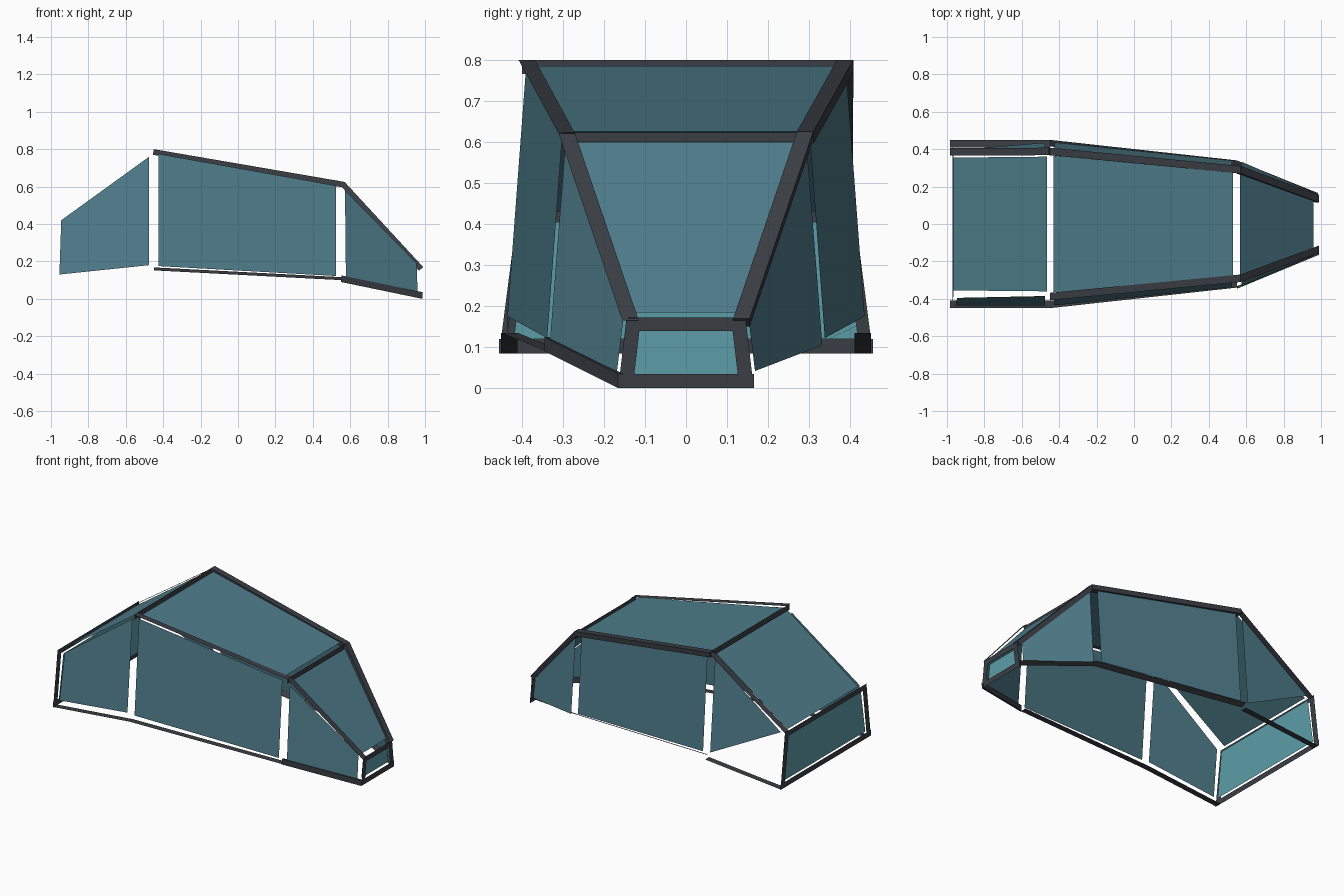
import bpy
from mathutils import Vector

if "Cube" in bpy.data.objects:
    bpy.data.objects.remove(bpy.data.objects["Cube"])


def material(name, rgb):
    m = bpy.data.materials.new(name)
    m.diffuse_color = (*rgb, 1)
    m.use_nodes = True
    m.node_tree.nodes["Principled BSDF"].inputs["Base Color"].default_value = m.diffuse_color
    return m


GLASS = material("teal glass", (0.078, 0.205, 0.258))
END_GLASS = material("pale teal glass", (0.108, 0.340, 0.390))
FRAME = material("dark frame", (0.042, 0.048, 0.057))


def add(name, verts, faces, mat):
    me = bpy.data.meshes.new(name)
    me.from_pydata([tuple(v) for v in verts], [], faces)
    me.materials.append(mat)
    ob = bpy.data.objects.new(name, me)
    bpy.context.collection.objects.link(ob)
    return ob


def panel(name, pts, mat=GLASS):
    add(name, pts, [tuple(range(len(pts)))], mat)


def strip(name, a, b, s):
    """Flat ribbon from a to b, swept by s."""
    a, b, s = Vector(a), Vector(b), Vector(s)
    add(name, [a, b, b + s, a + s], [(0, 1, 2, 3)], FRAME)


def bar(name, a, b, s, t):
    """Solid beam from a to b, section spanned by s and t."""
    a, b, s, t = map(Vector, (a, b, s, t))
    v = [p + o for p in (a, b) for o in (Vector(), s, s + t, t)]
    f = [(0, 1, 2, 3), (7, 6, 5, 4)]
    f += [(i, i + 4, (i + 1) % 4 + 4, (i + 1) % 4) for i in range(4)]
    add(name, v, f, FRAME)


def across(x0, y0, z0, x1, y1, z1):
    """Quad spanning left to right, tapered between two stations."""
    return [(x0, -y0, z0), (x1, -y1, z1), (x1, y1, z1), (x0, y0, z0)]


# Glass across the body
panel("rear_slope_glass", across(-0.965, 0.355, 0.43, -0.465, 0.36, 0.78))
panel("roof_glass", across(-0.43, 0.365, 0.785, 0.53, 0.285, 0.625))
panel("windshield_glass", across(0.568, 0.275, 0.60, 0.96, 0.125, 0.185))
panel("nose_glass", across(0.965, 0.135, 0.035, 0.965, 0.12, 0.145), END_GLASS)
panel("tail_glass", across(-0.97, 0.42, 0.12, -0.965, 0.38, 0.405), END_GLASS)

# Side glass
for side, k in (("right", -1), ("left", 1)):
    panel(side + "_middle_glass", [(-0.425, k * 0.435, 0.175), (0.525, k * 0.338, 0.122),
                                   (0.525, k * 0.302, 0.605), (-0.425, k * 0.39, 0.775)])
    panel(side + "_front_glass", [(0.577, k * 0.332, 0.105), (0.96, k * 0.168, 0.042),
                                  (0.955, k * 0.15, 0.19), (0.572, k * 0.295, 0.58)])
panel("right_rear_glass", [(-0.955, -0.435, 0.13), (-0.475, -0.435, 0.18),
                           (-0.475, -0.385, 0.76), (-0.945, -0.395, 0.42)])
panel("left_rear_glass", [(-0.475, 0.435, 0.18), (-0.475, 0.385, 0.76), (-0.945, 0.395, 0.42)])

# Upper rails: flat on one side, solid on the other
W = (0, 0.04, 0)
strip("right_roof_rail", (-0.45, -0.408, 0.80), (0.57, -0.31, 0.62), W)
strip("right_windshield_rail", (0.57, -0.31, 0.62), (0.99, -0.155, 0.165), W)
bar("left_roof_rail", (-0.45, 0.368, 0.80), (0.57, 0.27, 0.625), W, (-0.005, 0, -0.03))
bar("left_windshield_rail", (0.57, 0.27, 0.625), (0.99, 0.115, 0.17), W, (-0.022, 0, -0.02))
strip("left_rear_rail", (-0.985, 0.365, 0.425), (-0.455, 0.368, 0.79), W)

# Lower rails
for side, y in (("right", -0.45), ("left", 0.41)):
    strip(side + "_rear_sill", (-0.985, y, 0.085), (-0.45, y, 0.135), W)
strip("right_middle_sill", (-0.45, -0.45, 0.135), (0.55, -0.34, 0.09), W)
bar("right_front_sill", (0.55, -0.345, 0.09), (0.985, -0.165, 0.0),
    (0, 0.012, 0), (0.003, 0, 0.035))
SLANT = (0, 0.035, 0.016)
strip("left_middle_sill", (-0.45, 0.415, 0.152), (0.55, 0.305, 0.10), SLANT)
strip("left_front_sill", (0.55, 0.305, 0.10), (0.985, 0.13, 0.02), SLANT)

# Cross rails: upright ribbons
for name, x, y, z, h in (("roof_rear_cross", -0.45, 0.40, 0.765, 0.035),
                         ("roof_front_cross", 0.56, 0.30, 0.59, 0.033),
                         ("nose_top_cross", 0.985, 0.14, 0.14, 0.032),
                         ("nose_bottom_cross", 0.985, 0.165, 0.0, 0.035),
                         ("tail_top_cross", -0.985, 0.40, 0.40, 0.033),
                         ("tail_bottom_cross", -0.985, 0.455, 0.085, 0.035)):
    strip(name, (x, -y, z), (x, y, z), (0, 0, h))

# End posts
for side, k in (("right", -1), ("left", 1)):
    strip(side + "_nose_post", (0.985, k * 0.165, 0.0), (0.985, k * 0.145, 0.17), (0, -k * 0.035, 0))
    strip(side + "_tail_post", (-0.985, k * 0.455, 0.085), (-0.985, k * 0.41, 0.433), (0, -k * 0.04, 0))
